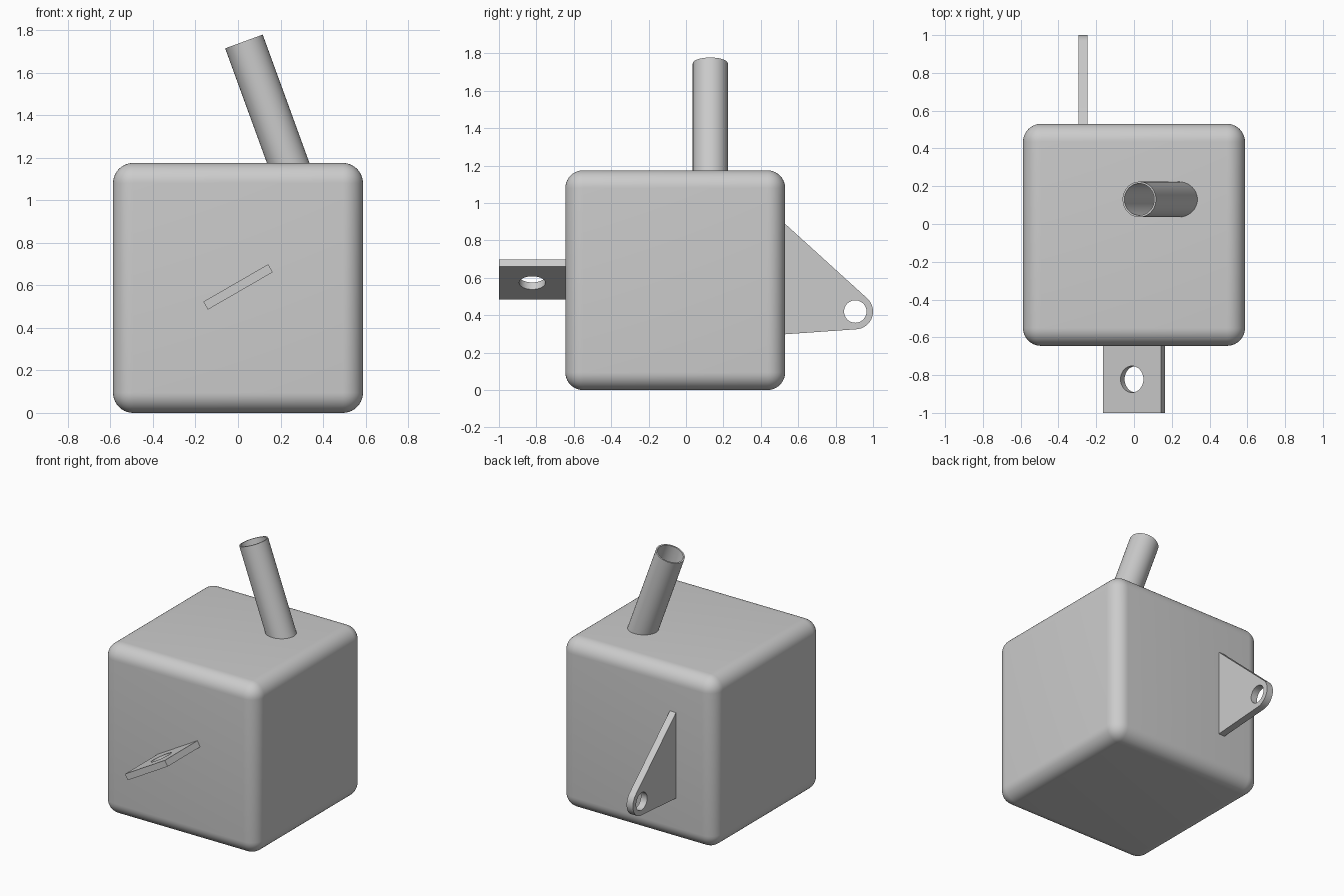
import bpy, bmesh
from math import sin, cos, radians, pi
from mathutils import Matrix, Vector

cube = bpy.data.objects.get("Cube")
if cube:
    bpy.data.objects.remove(cube, do_unlink=True)

# Single material
GREY = (0.60, 0.60, 0.60, 1)
grey = bpy.data.materials.new("plain grey")
grey.use_nodes = True
grey.diffuse_color = GREY
grey.node_tree.nodes["Principled BSDF"].inputs["Base Color"].default_value = GREY


def finish(bm, name):
    """Turn a bmesh into a shaded, coloured object."""
    mesh = bpy.data.meshes.new(name)
    bmesh.ops.remove_doubles(bm, verts=bm.verts, dist=1e-5)
    bmesh.ops.recalc_face_normals(bm, faces=bm.faces)
    bm.to_mesh(mesh)
    bm.free()
    mesh.materials.append(grey)
    obj = bpy.data.objects.new(name, mesh)
    bpy.context.collection.objects.link(obj)
    bpy.ops.object.select_all(action='DESELECT')
    obj.select_set(True)
    bpy.context.view_layer.objects.active = obj
    bpy.ops.object.shade_smooth_by_angle(angle=radians(30))
    return obj


def arc(cx, cy, r, start=0, end=360, steps=64):
    full = end - start == 360
    n = steps if full else steps + 1
    angles = [radians(start + (end - start) * i / steps) for i in range(n)]
    return [(cx + r * cos(a), cy + r * sin(a)) for a in angles]


def holed_plate(name, outlines, thickness, centre, u, v):
    """Extrude an outline with a hole; u and v are its plane's axes."""
    curve = bpy.data.curves.new(name, 'CURVE')
    curve.dimensions = '2D'
    curve.fill_mode = 'BOTH'
    curve.extrude = thickness / 2
    for points in outlines:
        spline = curve.splines.new('POLY')
        spline.points.add(len(points) - 1)
        for p, (a, b) in zip(spline.points, points):
            p.co = (a, b, 0, 1)
        spline.use_cyclic_u = True
    temp = bpy.data.objects.new(name, curve)
    bm = bmesh.new()
    mesh = temp.to_mesh()
    bm.from_mesh(mesh)
    temp.to_mesh_clear()
    bpy.data.objects.remove(temp)
    bpy.data.curves.remove(curve)
    u, v = Vector(u), Vector(v)
    frame = Matrix((u, v, u.cross(v))).transposed().to_4x4()
    bm.transform(Matrix.Translation(centre) @ frame)
    return finish(bm, name)


# Rounded body
SIDE, FRONT, BACK = 1.175, -0.645, 0.53
bm = bmesh.new()
bmesh.ops.create_cube(bm, size=SIDE)
bmesh.ops.bevel(bm, geom=bm.edges[:], offset=0.095, segments=10,
                profile=0.5, affect='EDGES')
bm.transform(Matrix.Translation((0, (FRONT + BACK) / 2, SIDE / 2)))
finish(bm, "body")

# Tilted open tube on top
tilt, length = radians(20), 0.70
axis = Vector((-sin(tilt), 0, cos(tilt)))
tube_top = Vector((0.028, 0.13, 1.746))
holed_plate("tube", [arc(0, 0, 0.094), arc(0, 0, 0.084)], length,
            tube_top - axis * length / 2, (cos(tilt), 0, sin(tilt)), (0, 1, 0))

# Slanted front tab with a round hole
slant, half = radians(30), 0.176
tab = [(-half, -1), (half, -1), (half, FRONT + 0.02), (-half, FRONT + 0.02)]
holed_plate("front_tab", [tab, arc(0, -0.822, 0.07)], 0.043,
            (0, 0, 0.592), (cos(slant), 0, sin(slant)), (0, 1, 0))

# Triangular back lug with a rounded, drilled end
lug = [(BACK - 0.02, 0.907), (BACK - 0.02, 0.297)] + arc(0.905, 0.42, 0.095, -86, 48, 24)
holed_plate("back_lug", [lug, arc(0.905, 0.42, 0.06)], 0.048,
            (-0.271, 0, 0), (0, 1, 0), (0, 0, 1))
